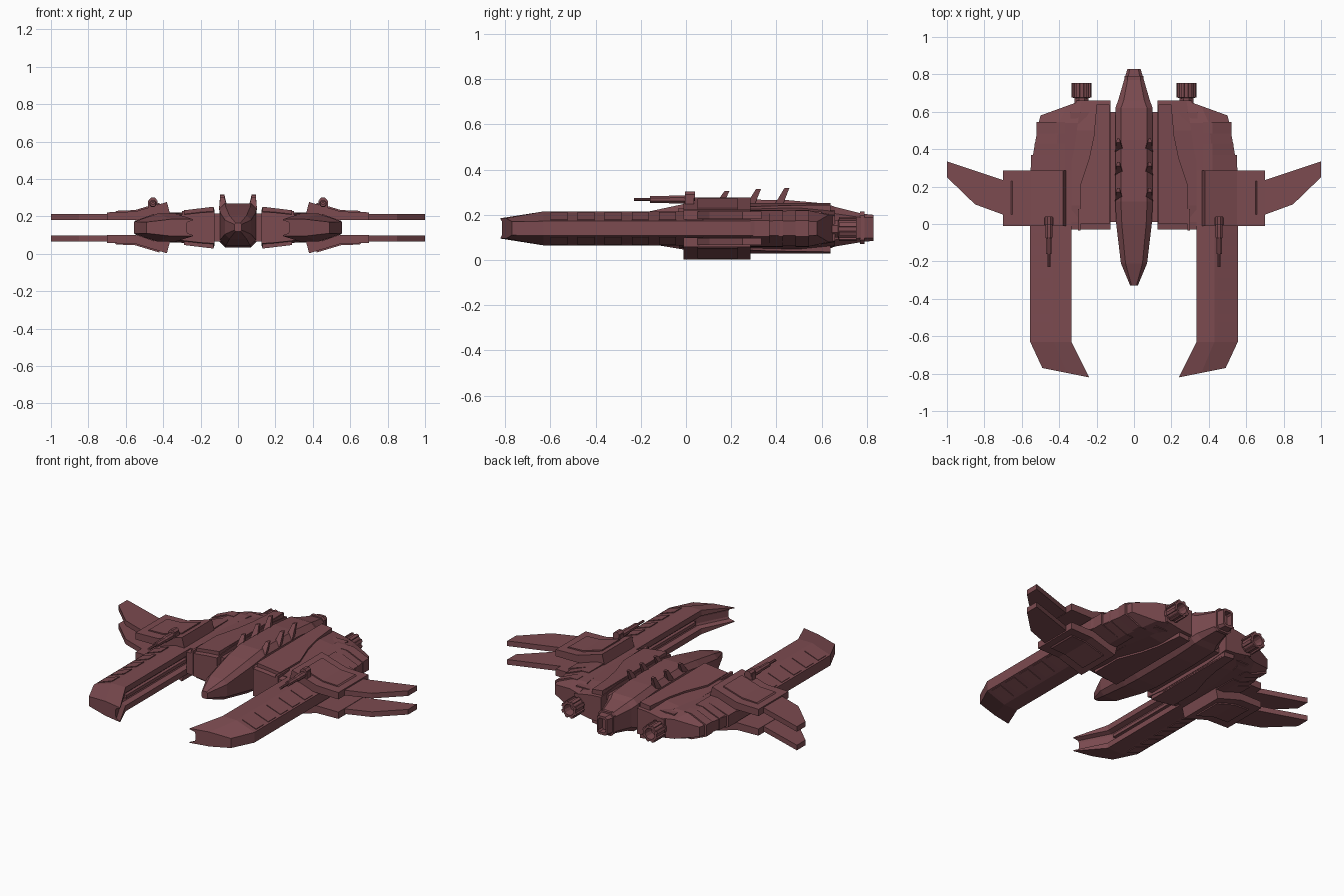
import bpy, bmesh, math
from mathutils import Matrix, Vector

if "Cube" in bpy.data.objects:
    bpy.data.objects.remove(bpy.data.objects["Cube"])

MID = 0.14                      # height of the symmetry plane
HULL_RED = (0.2, 0.07, 0.08, 1)
hull_mat = bpy.data.materials.new("hull_red_brown")
hull_mat.use_nodes = True
hull_mat.diffuse_color = HULL_RED
hull_mat.node_tree.nodes["Principled BSDF"].inputs["Base Color"].default_value = HULL_RED


def finish(name, bm, mirror=True):
    """Turn a bmesh into a named object, mirrored left to right."""
    bmesh.ops.recalc_face_normals(bm, faces=bm.faces)
    mesh = bpy.data.meshes.new(name)
    bm.to_mesh(mesh)
    bm.free()
    mesh.materials.append(hull_mat)
    ob = bpy.data.objects.new(name, mesh)
    bpy.context.collection.objects.link(ob)
    if mirror:
        ob.modifiers.new("mirror", "MIRROR").use_mirror_merge = False
    return ob


def loft(name, rings, mirror=True):
    """Skin a row of equal-length point rings and cap both ends."""
    bm = bmesh.new()
    rows = [[bm.verts.new(p) for p in ring] for ring in rings]
    n = len(rows[0])
    for a, b in zip(rows, rows[1:]):
        for i in range(n):
            j = (i + 1) % n
            bm.faces.new((a[i], a[j], b[j], b[i]))
    bm.faces.new(rows[0])
    bm.faces.new(rows[-1])
    return finish(name, bm, mirror)


def extrude_y(name, profile, y0, y1):
    return loft(name, [[(x, y, z) for x, z in profile] for y in (y0, y1)])


def extrude_z(name, outline, z0, z1):
    return loft(name, [[(x, y, z) for x, y in outline] for z in (z0, z1)])


def flip(z):
    return 2 * MID - z


def both(profile):
    """Complete an upper half profile with its reflection below."""
    return profile + [(x, flip(z)) for x, z in reversed(profile)]


def box(name, lo, hi, mirror=True):
    corners = [(lo[0], lo[1]), (hi[0], lo[1]), (hi[0], hi[1]), (lo[0], hi[1])]
    return loft(name, [[(x, y, z) for x, y in corners] for z in (lo[2], hi[2])], mirror)


def rod(name, x, z, stations, sides=8):
    """Turned shape along y from (y, radius) stations."""
    rings = []
    for y, r in stations:
        angles = [2 * math.pi * (i + 0.5) / sides for i in range(sides)]
        rings.append([(x + r * math.cos(a), y, z + r * math.sin(a)) for a in angles])
    return loft(name, rings)


# Central fuselage with faceted nose and open tail nozzle
def body_ring(y, w, lo, hi):
    c = min(0.03, w * 0.35)
    half = [(w - c, hi), (w, hi - c), (w, lo + c), (w - c, lo)]
    return [(x, y, z) for x, z in half] + [(-x, y, z) for x, z in reversed(half)]


loft("fuselage", [body_ring(*s) for s in (
    (-0.33, 0.02, 0.12, 0.165), (-0.21, 0.07, 0.08, 0.205), (0, 0.095, 0.045, 0.25),
    (0.12, 0.1, 0.035, 0.27), (0.45, 0.1, 0.035, 0.265), (0.62, 0.1, 0.045, 0.25),
    (0.66, 0.085, 0.06, 0.235), (0.78, 0.05, 0.08, 0.205), (0.83, 0.035, 0.085, 0.2),
    (0.83, 0.025, 0.1, 0.185), (0.79, 0.025, 0.1, 0.185))], mirror=False)
loft("tail_collar", [body_ring(y, 0.052, 0.07, 0.215) for y in (0.77, 0.79)], mirror=False)
box("core_block", (-0.34, 0.01, 0.065), (0.34, 0.6, 0.215), mirror=False)


# Inner hull pods beside the fuselage
def pod_ring(y, top, edge, outer):
    half = [(0.125, top), (0.2, top - 0.005), (outer, edge)]
    return [(x, y, z) for x, z in both(half)]


loft("inner_pod", [pod_ring(-0.03, 0.225, 0.205, 0.335), pod_ring(0.1, 0.238, 0.217, 0.335),
                   pod_ring(0.5, 0.238, 0.215, 0.335), pod_ring(0.66, 0.22, 0.195, 0.31)])

# Raised armour on the pods, above and below
armour = [(0.13, 0), (0.29, 0), (0.29, 0.2), (0.24, 0.35), (0.215, 0.47), (0.2, 0.64), (0.13, 0.64)]
for name, side in (("upper_pod_armour", 1), ("lower_pod_armour", -1)):
    rings = [[(x, y, MID + side * 0.07) for x, y in armour],
             [(x, y, MID + side * (0.112 - max(0, x - 0.13) * 0.12)) for x, y in armour]]
    loft(name, rings)
box("pod_rib", (0.285, -0.035, 0.08), (0.3, 0.08, 0.228))
box("pod_spine", (0.128, 0.1, 0.035), (0.15, 0.62, 0.249))


# Forward arms running back into the outer hull, with a grooved inner side
def arm_ring(xi, yi, xm, xo, yo, hi, ho):
    half = [(xi + 0.035, 0.018), (xi + 0.03, 0.03), (xi, 0.04), (xi, hi), (xm, hi), (xo, ho)]
    ring = []
    for x, h in half + [(x, -h) for x, h in reversed(half)]:
        t = max(0, (x - xi) / (xo - xi))
        ring.append((x, yi + (yo - yi) * t, MID + h))
    return ring


loft("arm_and_outer_hull", [arm_ring(*s) for s in (
    (0.24, -0.82, 0.36, 0.49, -0.77, 0.045, 0.03),
    (0.335, -0.63, 0.43, 0.555, -0.63, 0.075, 0.032),
    (0.335, 0.285, 0.43, 0.555, 0.285, 0.075, 0.032),
    (0.3, 0.54, 0.4, 0.51, 0.54, 0.08, 0.032),
    (0.28, 0.66, 0.36, 0.5, 0.58, 0.06, 0.03))])
box("arm_inner_rail", (0.35, -0.6, 0.13), (0.375, 0, 0.15))

# Sloping panels repeated along the arm, above and below
for i in range(6):
    y = -0.6 + i * 0.12
    for tag, f in (("upper", lambda z: z), ("lower", flip)):
        slab = [(0.45, 0.213), (0.545, 0.179), (0.545, 0.172), (0.45, 0.206)]
        extrude_y(f"{tag}_arm_panel_{i + 1}", [(x, f(z)) for x, z in slab], y, y + 0.075)

# Stepped bands on the rear outer hull
for i, (y0, y1, xo) in enumerate(((0.285, 0.37, 0.552), (0.37, 0.43, 0.532), (0.485, 0.545, 0.522))):
    extrude_y(f"rear_hull_band_{i + 1}", both([(0.37, 0.222), (0.42, 0.22), (xo, 0.176)]), y0, y1)

# Paired wing plates, pads and swept fins
plate = [(0.36, 0.2), (0.38, 0.277), (0.55, 0.226), (0.7, 0.222), (0.7, 0.18), (0.55, 0.18)]
pad = [(0.42, 0.262), (0.42, 0.273), (0.55, 0.234), (0.65, 0.23), (0.66, 0.22), (0.55, 0.222)]
fin = [(0.68, 0.225), (0.7, 0.235), (1, 0.335), (1, 0.25), (0.85, 0.105), (0.7, 0.05), (0.68, 0.05)]
for tag, f in (("upper", lambda z: z), ("lower", flip)):
    extrude_y(f"{tag}_wing_plate", [(x, f(z)) for x, z in plate], -0.01, 0.285)
    extrude_y(f"{tag}_wing_pad", [(x, f(z)) for x, z in pad], 0.05, 0.23)
    extrude_z(f"{tag}_wing_fin", fin, f(0.182), f(0.214))

# Engines with ribbed nozzles
rod("engine_neck", 0.28, 0.137, [(0.62, 0.04), (0.68, 0.04)])
rod("engine_nozzle", 0.28, 0.137, [(0.67, 0.03), (0.675, 0.047), (0.755, 0.047),
                                   (0.755, 0.034), (0.7, 0.03)], 12)
bm = bmesh.new()
for k in range(8):
    spin = Matrix.Rotation(math.tau * (k + 0.5) / 8, 4, "Y")
    place = Matrix.Translation((0.28, 0.715, 0.137)) @ spin @ Matrix.Translation((0.047, 0, 0))
    bmesh.ops.create_cube(bm, size=1, matrix=place @ Matrix.Diagonal((0.014, 0.078, 0.018, 1)))
finish("engine_ribs", bm)

# Guns on the upper wing plates
box("gun_mount", (0.43, -0.005, 0.235), (0.48, 0.035, 0.285))
rod("gun_receiver", 0.455, 0.282, [(-0.005, 0.022), (0.04, 0.022)])
rod("gun_barrel", 0.455, 0.268, [(-0.23, 0.008), (-0.16, 0.008), (-0.16, 0.016), (-0.08, 0.016),
                                 (-0.07, 0.02), (-0.01, 0.02), (0.02, 0.016)])

# Back-swept spikes along the fuselage
for i, (y, top) in enumerate(((0.12, 0.305), (0.26, 0.315), (0.385, 0.318))):
    rings = []
    for t, w, d in ((0, 0.024, 0.04), (1, 0.011, 0.022)):
        cx, cy, cz = 0.078 + 0.006 * t, y + 0.05 * t, 0.235 + (top - 0.235) * t
        rings.append([(cx - w, cy, cz), (cx + w, cy, cz),
                      (cx + w * 0.6, cy + d, cz), (cx - w * 0.6, cy + d, cz)])
    loft(f"spike_{i + 1}", rings)
